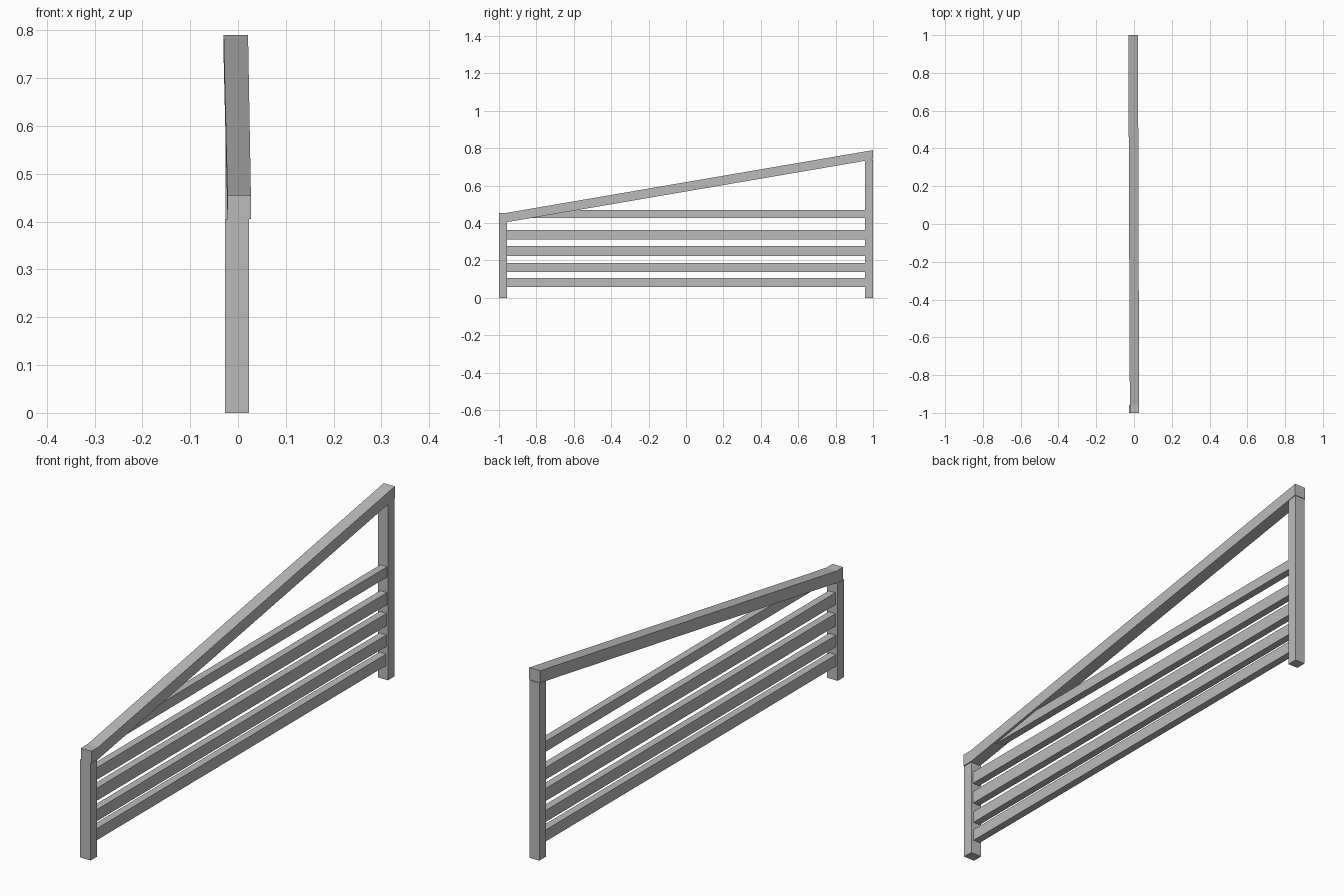
import bpy, bmesh

if "Cube" in bpy.data.objects:
    bpy.data.objects.remove(bpy.data.objects["Cube"])

grey = bpy.data.materials.new("painted_grey")
grey.diffuse_color = (0.5, 0.5, 0.5, 1)
grey.use_nodes = True
grey.node_tree.nodes["Principled BSDF"].inputs["Base Color"].default_value = grey.diffuse_color


def prism(name, profile, x_ranges):
    """Sweep a (y, z) outline across x; x_ranges gives (left, right) per point."""
    bm = bmesh.new()
    sides = [[bm.verts.new((xr[s], y, z)) for (y, z), xr in zip(profile, x_ranges)]
             for s in (0, 1)]
    n = len(profile)
    bm.faces.new(sides[0])
    bm.faces.new(sides[1][::-1])
    for i in range(n):
        j = (i + 1) % n
        bm.faces.new((sides[0][i], sides[1][i], sides[1][j], sides[0][j]))
    bmesh.ops.recalc_face_normals(bm, faces=bm.faces)
    mesh = bpy.data.meshes.new(name)
    bm.to_mesh(mesh)
    bm.free()
    mesh.materials.append(grey)
    ob = bpy.data.objects.new(name, mesh)
    bpy.context.collection.objects.link(ob)
    return ob


def box(name, x, y, z):
    outline = [(y[0], z[0]), (y[1], z[0]), (y[1], z[1]), (y[0], z[1])]
    return prism(name, outline, [x] * 4)


# Upright posts
box("front_post", (-0.027, 0.023), (-1.0, -0.957), (0, 0.405))
box("back_post", (-0.026, 0.019), (0.957, 1.0), (0, 0.738))

# Sloping handrail with a short level end, drifting slightly sideways
near, far = (-0.022, 0.027), (-0.03, 0.021)
prism("handrail",
      [(-1.0, 0.405), (-0.957, 0.405), (1.0, 0.74),
       (1.0, 0.79), (-0.957, 0.455), (-1.0, 0.455)],
      [near, near, far, far, near, near])

# Level rails, the top one dying into the handrail
rails = [(0.059, 0.107), (0.139, 0.187), (0.225, 0.277), (0.313, 0.363), (0.428, 0.471)]
for i, z in enumerate(rails):
    shift = 0.0012 * i
    start = -0.84 if i == 4 else -0.957
    box(f"rail_{i + 1}", (-0.020 + shift, 0.011 + shift), (start, 0.957), z)
